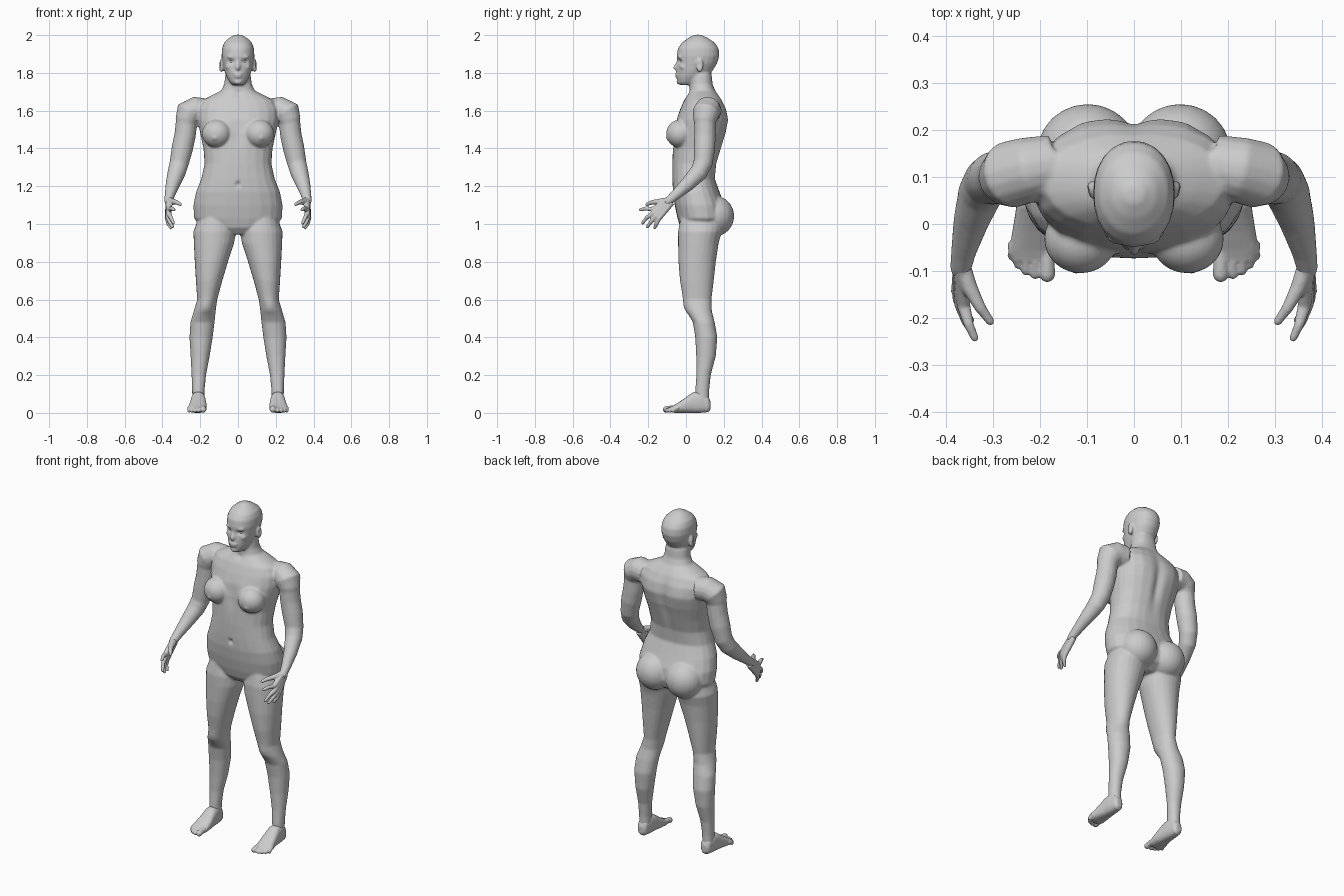
import bpy, bmesh
from math import sin, cos, pi, exp
from mathutils import Vector, Matrix, Quaternion

SIDES = 24


def skin(bm, loops):
    """Closed skin over a list of vertex loops."""
    loops = [[bm.verts.new(p) for p in loop] for loop in loops]
    for a, b in zip(loops, loops[1:]):
        for i in range(len(a)):
            j = (i + 1) % len(a)
            bm.faces.new((a[i], a[j], b[j], b[i]))
    bm.faces.new(loops[0][::-1])
    bm.faces.new(loops[-1])


def loft(bm, sections, axis='Z', side=1, power=2.3):
    """Sections are (position, a0, a1, b0, b1) boxes holding a superellipse."""
    loops = []
    for t, a0, a1, b0, b1 in sections:
        loop = []
        for i in range(SIDES):
            c, s = cos(2 * pi * i / SIDES), sin(2 * pi * i / SIDES)
            k = (abs(c) ** power + abs(s) ** power) ** (-1 / power)
            a = side * ((a0 + a1) / 2 + (a1 - a0) / 2 * c * k)
            b = (b0 + b1) / 2 + (b1 - b0) / 2 * s * k
            loop.append((a, b, t) if axis == 'Z' else (a, t, b))
        loops.append(loop)
    skin(bm, loops)


def tube(bm, path, side=1):
    """Round limb through (x, y, z, radius) points, with a domed tip."""
    pts = [Vector((side * x, y, z)) for x, y, z, r in path]
    rad = [p[3] for p in path]
    d = (pts[-1] - pts[-2]).normalized()
    end, r = pts[-1], rad[-1]
    pts += [end + d * r * 0.6, end + d * r * 0.95]
    rad += [r * 0.8, r * 0.3]
    loops, q, last = [], Quaternion(), Vector((0, 0, 1))
    for i, p in enumerate(pts):
        t = (pts[min(i + 1, len(pts) - 1)] - pts[max(i - 1, 0)]).normalized()
        q = last.rotation_difference(t) @ q
        last = t
        loops.append([p + q @ Vector((cos(2 * pi * k / 16), sin(2 * pi * k / 16), 0)) * rad[i]
                      for k in range(16)])
    skin(bm, loops)


def blob(bm, centre, radii):
    m = Matrix.Translation(centre) @ Matrix.Diagonal((*radii, 1))
    bmesh.ops.create_uvsphere(bm, u_segments=24, v_segments=16, radius=1, matrix=m)


def fuse(name, bm, voxel, rounds, mirror=False):
    """Melt overlapping pieces into one smooth skin."""
    bmesh.ops.recalc_face_normals(bm, faces=bm.faces)
    me = bpy.data.meshes.new(name)
    bm.to_mesh(me)
    bm.free()
    ob = bpy.data.objects.new(name, me)
    bpy.context.collection.objects.link(ob)
    bpy.context.view_layer.objects.active = ob
    m = ob.modifiers.new("melt", 'REMESH')
    m.mode, m.voxel_size, m.use_smooth_shade = 'VOXEL', voxel, True
    s = ob.modifiers.new("soften", 'SMOOTH')
    s.factor, s.iterations = 0.5, rounds
    if mirror:
        ob.modifiers.new("other_side", 'MIRROR').use_mirror_merge = False
    for n in [m.name for m in ob.modifiers]:
        bpy.ops.object.modifier_apply(modifier=n)
    return ob


def push(ob, centre, radii, move):
    """Sculpt stroke: soft offset around a point."""
    c, mv = Vector(centre), Vector(move)
    for v in ob.data.vertices:
        d = v.co - c
        e = sum((d[i] / radii[i]) ** 2 for i in range(3))
        if e < 6:
            v.co += mv * exp(-e)


body = bmesh.new()

# torso and neck: z, half width, front, back
torso = [(.945, .08, .0, .14), (.98, .19, -.03, .195), (1.03, .233, -.045, .212),
         (1.10, .236, -.06, .205), (1.17, .222, -.07, .178), (1.24, .194, -.073, .153),
         (1.32, .177, -.073, .162), (1.40, .183, -.07, .187), (1.48, .20, -.066, .211),
         (1.55, .215, -.052, .221), (1.61, .215, -.03, .211), (1.655, .19, -.01, .191),
         (1.685, .132, .008, .170), (1.705, .09, .018, .155), (1.74, .073, .02, .141),
         (1.79, .067, .02, .136), (1.83, .05, .03, .12)]
loft(body, [(z, -w, w, f, b) for z, w, f, b in torso])

# head
head = [(1.735, .028, -.03, .03), (1.75, .043, -.045, .06), (1.78, .06, -.05, .10),
        (1.81, .072, -.05, .14), (1.85, .081, -.046, .165), (1.89, .087, -.049, .177),
        (1.93, .085, -.043, .173), (1.96, .074, -.022, .152), (1.985, .048, .012, .116),
        (2.002, .018, .045, .08)]
loft(body, [(z, -w, w, f, b) for z, w, f, b in head], power=2.15)
tube(body, [(0, -.036, 1.878, .008), (0, -.046, 1.85, .009), (0, -.056, 1.825, .012)])
blob(body, (0, -.047, 1.793), (.026, .012, .007))
blob(body, (0, -.046, 1.781), (.022, .012, .008))
blob(body, (0, -.037, 1.752), (.022, .014, .014))

leg = [(1.03, .03, .21, -.03, .19), (.96, .012, .236, -.042, .19), (.90, .02, .234, -.042, .173),
       (.80, .053, .229, -.04, .158), (.70, .083, .223, -.032, .147), (.60, .11, .216, -.015, .135),
       (.54, .118, .234, .002, .137), (.48, .124, .252, .036, .152), (.40, .134, .257, .049, .166),
       (.30, .15, .251, .054, .158), (.20, .169, .246, .055, .131), (.12, .177, .243, .049, .123),
       (.05, .178, .242, .05, .122)]
arm = [(.17, .125, 1.60, .065), (.225, .115, 1.605, .07), (.262, .105, 1.587, .072),
       (.270, .10, 1.55, .062), (.273, .10, 1.535, .057), (.280, .10, 1.47, .057),
       (.295, .098, 1.40, .057), (.312, .09, 1.32, .051), (.326, .065, 1.27, .048),
       (.346, .005, 1.208, .038), (.362, -.06, 1.15, .027), (.368, -.095, 1.12, .023)]

for s in (1, -1):
    loft(body, leg, side=s, power=2.1)
    tube(body, arm, side=s)
    # bust, seat, ears, brow and cheekbones
    blob(body, (s * .113, -.032, 1.478), (.078, .073, .074))
    blob(body, (s * .098, .15, 1.042), (.108, .105, .108))
    blob(body, (s * .089, .073, 1.838), (.013, .019, .036))
    blob(body, (s * .032, -.03, 1.884), (.026, .015, .008))
    blob(body, (s * .046, -.014, 1.832), (.02, .02, .016))

body = fuse("body", body, .006, 7)

# sculpted hollows: navel, spine, breastbone, eye sockets, ears, collar, knees
push(body, (0, -.073, 1.21), (.012, .03, .014), (0, .012, 0))
push(body, (0, .21, 1.45), (.025, .05, .16), (0, -.014, 0))
push(body, (0, -.065, 1.48), (.03, .04, .07), (0, .008, 0))
push(body, (0, .02, 1.69), (.02, .03, .015), (0, .008, 0))
for s in (1, -1):
    push(body, (s * .034, -.035, 1.861), (.018, .03, .011), (0, .012, 0))
    push(body, (s * .102, .068, 1.843), (.012, .009, .018), (-s * .008, 0, 0))
    push(body, (s * .10, .215, 1.56), (.06, .05, .07), (0, .008, 0))
    push(body, (s * .165, -.005, .56), (.035, .04, .035), (0, -.008, 0))
    push(body, (s * .125, -.105, 1.452), (.012, .02, .012), (0, -.006, 0))

# eyes
eyes = bmesh.new()
for s in (1, -1):
    blob(eyes, (s * .034, -.016, 1.861), (.014, .013, .010))
me = bpy.data.meshes.new("eyes")
eyes.to_mesh(me)
eyes.free()
me.shade_smooth()
bpy.context.collection.objects.link(bpy.data.objects.new("eyes", me))

# hands: each finger runs from the wrist over a knuckle to its tip
fingers = [((.362, -.172, 1.078), (.350, -.215, 1.082), (.338, -.242, 1.075)),
           ((.367, -.172, 1.056), (.356, -.207, 1.035), (.342, -.230, 1.005)),
           ((.371, -.160, 1.040), (.363, -.185, 1.012), (.347, -.204, .985)),
           ((.374, -.144, 1.030), (.369, -.156, 1.002), (.356, -.165, .980))]
hand = bmesh.new()
for i, (knuckle, middle, tip) in enumerate(fingers):
    wrist = (.367, -.085 + .003 * i, 1.135 - .007 * i)
    tube(hand, [(*wrist, .017), (*knuckle, .0145), (*middle, .0105), (*tip, .0085)])
tube(hand, [(.364, -.09, 1.125, .018), (.349, -.135, 1.118, .017),
            (.326, -.178, 1.115, .012), (.305, -.207, 1.104, .009)])
fuse("hands", hand, .004, 3, mirror=True)

# feet
foot = bmesh.new()
loft(foot, [(.130, .195, .228, .018, .06), (.117, .181, .240, .004, .09),
            (.075, .174, .247, 0, .115), (.035, .171, .250, 0, .108),
            (-.015, .166, .258, 0, .072), (-.055, .166, .265, 0, .046),
            (-.08, .170, .258, .003, .032)], axis='Y', power=2.6)
for x, y, r in ((.184, -.107, .017), (.210, -.106, .0115), (.229, -.098, .0115),
                (.245, -.085, .011), (.258, -.068, .0105)):
    tube(foot, [(x, -.04, .026, r), (x, (y - .05) / 2, .024, r * .9), (x, y, r + .001, r)])
fuse("feet", foot, .004, 3, mirror=True)
